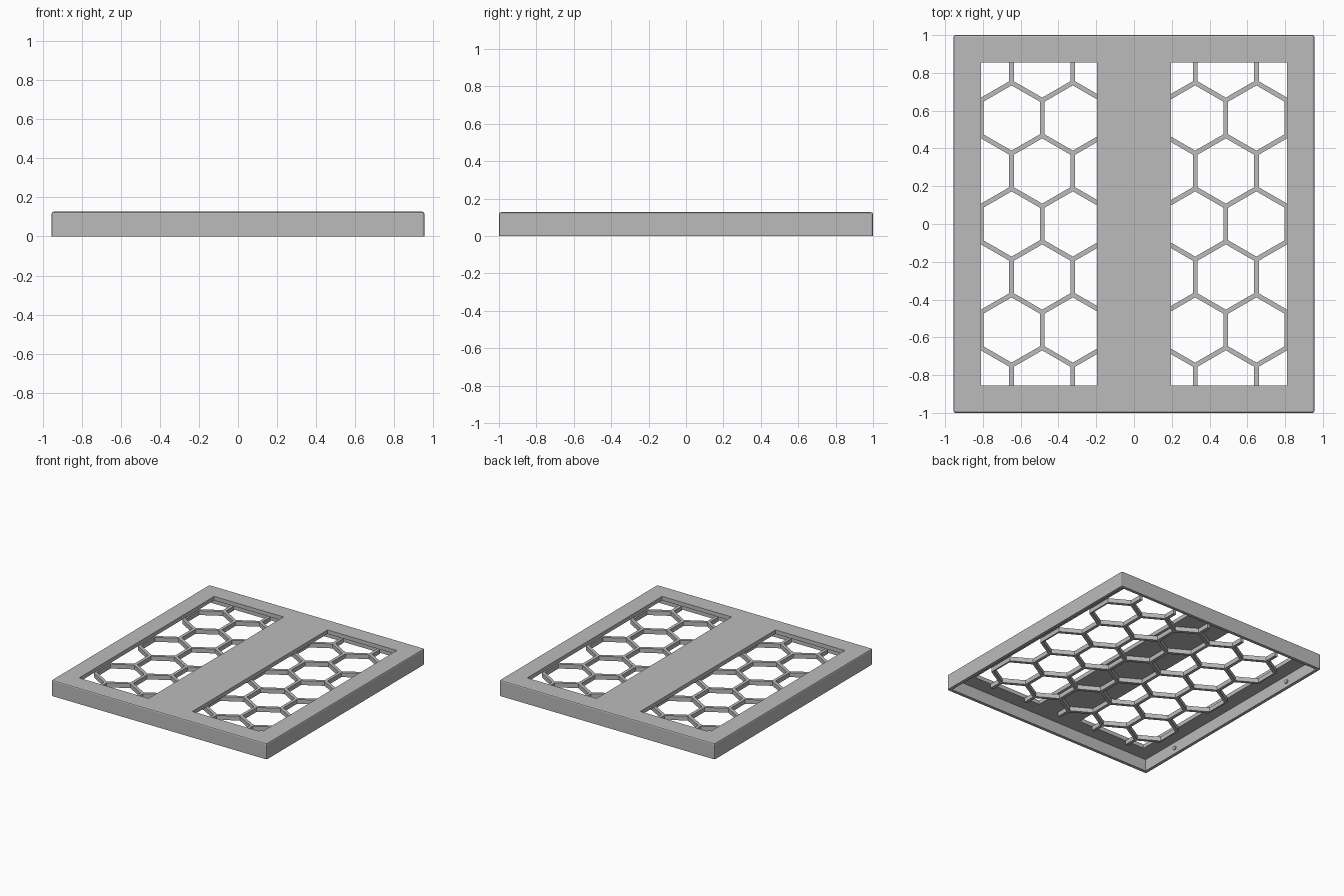
import bpy, bmesh, math
from mathutils import Matrix, Vector

cube = bpy.data.objects.get("Cube")
if cube:
    bpy.data.objects.remove(cube, do_unlink=True)

W, L, H = 1.91, 2.0, 0.127      # overall size
WALL = 0.025                    # skirt wall thickness
PLATE_Z = 0.095                 # underside of the top plate
COMB_Z = 0.06                   # underside of the honeycomb
PITCH, RIB = 0.324, 0.025       # honeycomb spacing and rib width

grey = bpy.data.materials.new("plain grey")
grey.use_nodes = True
colour = (0.5, 0.5, 0.5, 1)
grey.diffuse_color = colour
grey.node_tree.nodes["Principled BSDF"].inputs["Base Color"].default_value = colour


def add_box(bm, x0, x1, y0, y1, z0, z1):
    size = Matrix.Diagonal((x1 - x0, y1 - y0, z1 - z0, 1))
    centre = Matrix.Translation(((x0 + x1) / 2, (y0 + y1) / 2, (z0 + z1) / 2))
    bmesh.ops.create_cube(bm, size=1, matrix=centre @ size)


def finish(bm, name):
    mesh = bpy.data.meshes.new(name)
    bm.to_mesh(mesh)
    bm.free()
    mesh.materials.append(grey)
    obj = bpy.data.objects.new(name, mesh)
    bpy.context.collection.objects.link(obj)
    return obj


def cut(obj, cutter):
    cutter.hide_render = True
    mod = obj.modifiers.new("cut", 'BOOLEAN')
    mod.operation = 'DIFFERENCE'
    mod.solver = 'EXACT'
    mod.object = cutter
    bpy.context.view_layer.objects.active = obj
    bpy.ops.object.modifier_apply(modifier=mod.name)
    bpy.data.objects.remove(cutter, do_unlink=True)


# Lid: box with softened top and corner edges
bm = bmesh.new()
add_box(bm, -W / 2, W / 2, -L / 2, L / 2, 0, H)
edges = [e for e in bm.edges if max(v.co.z for v in e.verts) > H / 2]
bmesh.ops.bevel(bm, geom=edges, offset=0.01, segments=2, profile=0.5, affect='EDGES')
lid = finish(bm, "lid")

# Hollow underside
bm = bmesh.new()
add_box(bm, -W / 2 + WALL, W / 2 - WALL, -L / 2 + WALL, L / 2 - WALL, -0.1, PLATE_Z)
cut(lid, finish(bm, "cavity_cutter"))

# Two long windows either side of the centre band
bm = bmesh.new()
for x0, x1 in ((-0.81, -0.195), (0.195, 0.81)):
    add_box(bm, x0, x1, -0.855, 0.855, 0.05, 0.2)
cut(lid, finish(bm, "window_cutter"))

# Honeycomb grille running beneath the windows and the band
bm = bmesh.new()
add_box(bm, -0.81, 0.81, -0.855, 0.855, COMB_Z, PLATE_Z)
grille = finish(bm, "honeycomb_grille")

bm = bmesh.new()
radius = (PITCH - RIB) / math.sqrt(3)
for row in range(-3, 4):
    shift = PITCH / 2 if row % 2 else 0
    for col in range(-3, 4):
        spot = Vector((col * PITCH + shift, row * PITCH * math.sqrt(3) / 2, PLATE_Z))
        place = Matrix.Translation(spot) @ Matrix.Rotation(math.pi / 6, 4, 'Z')
        # turn so that a corner points along y
        ring = [bm.verts.new(place @ Vector((radius * math.cos(a), radius * math.sin(a), -0.1)))
                for a in (i * math.pi / 3 for i in range(6))]
        base = bm.faces.new(ring)
        top = bmesh.ops.extrude_face_region(bm, geom=[base])["geom"]
        bmesh.ops.translate(bm, vec=(0, 0, 0.2),
                            verts=[g for g in top if isinstance(g, bmesh.types.BMVert)])
bmesh.ops.recalc_face_normals(bm, faces=bm.faces)
cut(grille, finish(bm, "hexagon_cutter"))

# Small snap pips on the inner faces of the side walls
bm = bmesh.new()
for sx in (-1, 1):
    for sy in (-1, 1):
        place = Matrix.Translation((sx * (W / 2 - WALL), sy * 0.64, 0.045))
        bmesh.ops.create_cone(bm, cap_ends=True, segments=16, radius1=0.016, radius2=0.016,
                              depth=0.016, matrix=place @ Matrix.Rotation(math.pi / 2, 4, 'Y'))
finish(bm, "snap_pips")
